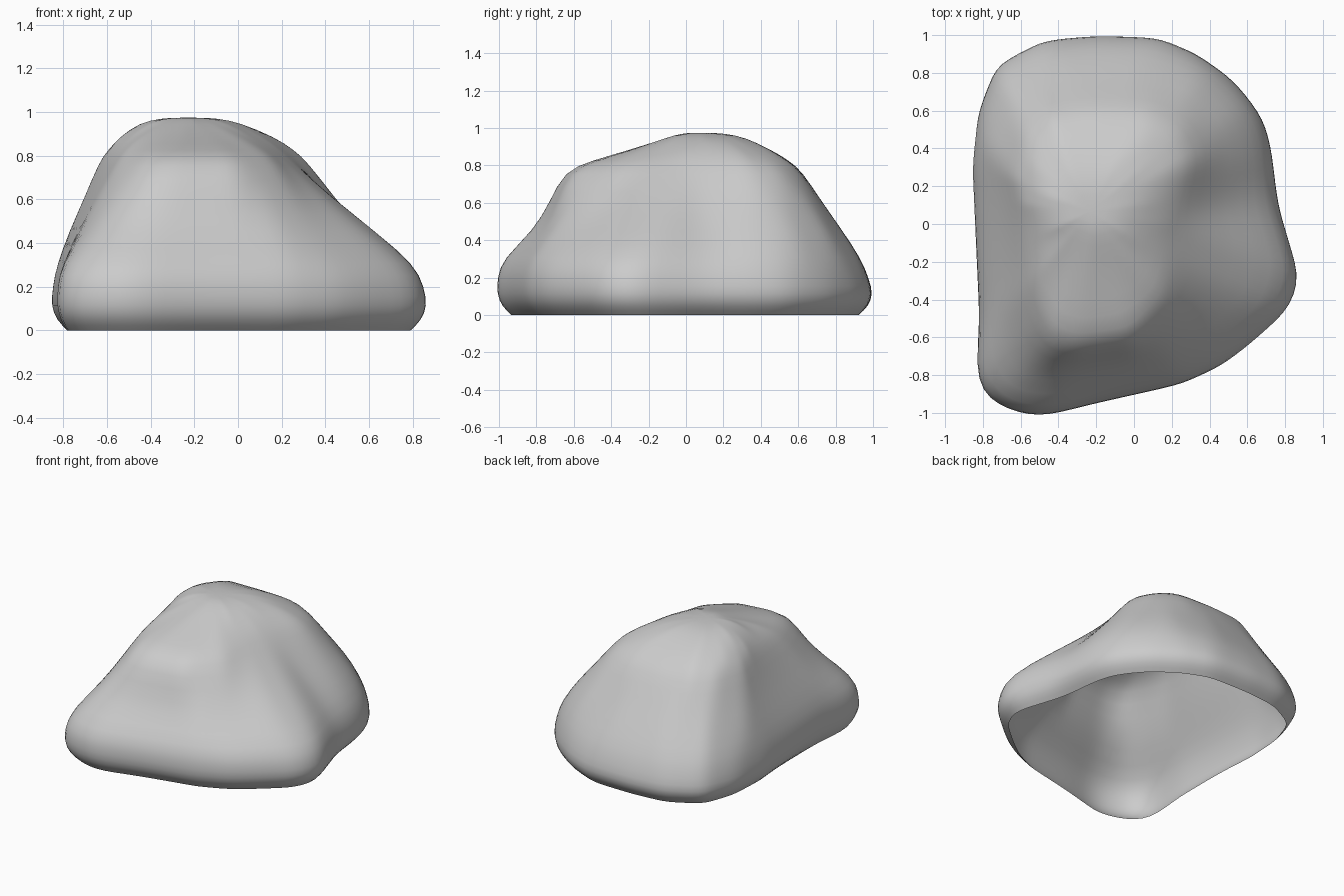
import bpy, bmesh, math

if "Cube" in bpy.data.objects:
    bpy.data.objects.remove(bpy.data.objects["Cube"])

N = 64
CX, CY = -0.23, 0.07   # axis that every contour surrounds

# Contours of the boulder at a few heights
base = [(-.82, -.5), (-.84, -.81), (-.81, -.91), (-.63, -1.0), (-.5, -1.025), (-.2, -.95),
        (.25, -.85), (.45, -.76), (.58, -.67), (.82, -.46), (.89, -.31), (.77, .1), (.73, .43),
        (.68, .58), (.53, .77), (.33, .91), (.13, .995), (-.2, 1.005), (-.48, .98), (-.73, .85),
        (-.83, .6), (-.86, .3)]
waist = [(-.73, -.5), (-.63, -.8), (-.4, -.82), (.2, -.7), (.58, -.4), (.65, -.15), (.56, .1),
         (.59, .35), (.54, .56), (.33, .76), (0, .84), (-.4, .83), (-.66, .7), (-.78, .4)]
shoulder = [(-.55, -.35), (-.43, -.63), (-.3, -.66), (0, -.62), (.18, -.4), (.24, -.05),
            (.28, .15), (.33, .33), (.26, .51), (.08, .61), (-.2, .62), (-.45, .59), (-.58, .47), (-.64, .25)]
brow = [(-.45, -.2), (-.25, -.3), (0, -.25), (.12, 0), (.18, .28), (.05, .45), (-.4, .46),
        (-.53, .3), (-.55, .1)]
crown = [(-.41, -.02), (-.2, -.1), (-.05, -.06), (.02, .1), (0, .26), (-.1, .32), (-.35, .3), (-.46, .15)]


def radii(points):
    """Distance from the axis to a contour along N evenly spread directions."""
    result = []
    for i in range(N):
        a = 2 * math.pi * i / N
        dx, dy = math.cos(a), math.sin(a)
        best = 0
        for (x1, y1), (x2, y2) in zip(points, points[1:] + points[:1]):
            px, py, ex, ey = x1 - CX, y1 - CY, x2 - x1, y2 - y1
            det = dx * ey - dy * ex
            if abs(det) > 1e-9:
                t = (px * ey - py * ex) / det
                u = (px * dy - py * dx) / det
                if -1e-6 <= u <= 1 + 1e-6:
                    best = max(best, t)
        result.append(best)
    return result


def blend(a, b, t, tilt=0):
    """Mix two contours; tilt mixes more at the back and less at the front."""
    return [p + (q - p) * (t + tilt * math.sin(2 * math.pi * i / N))
            for i, (p, q) in enumerate(zip(a, b))]


b, w, s, br, c = map(radii, (base, waist, shoulder, brow, crown))
levels = [(0, [r - .08 for r in b]), (.045, [r - .03 for r in b]), (.11, b),
          (.2, blend(b, w, .08, .08)), (.3, blend(b, w, .25, .13)), (.45, w),
          (.61, blend(w, s, .52)), (.77, s), (.825, blend(s, br, .4)), (.885, br),
          (.95, c), (.972, [r * .55 for r in c])]

# Loft the contours into a shell, open underneath
bm = bmesh.new()
rings = []
for z, rs in levels:
    rings.append([bm.verts.new((CX + r * math.cos(2 * math.pi * i / N),
                                CY + r * math.sin(2 * math.pi * i / N), z))
                  for i, r in enumerate(rs)])
for lo, hi in zip(rings, rings[1:]):
    for i in range(N):
        j = (i + 1) % N
        bm.faces.new((lo[i], lo[j], hi[j], hi[i]))
apex = bm.verts.new((CX, CY, .975))
for i in range(N):
    bm.faces.new((rings[-1][i], rings[-1][(i + 1) % N], apex))

# Weather the ridges lightly
inner = [v for ring in rings[3:] for v in ring]
bmesh.ops.smooth_vert(bm, verts=inner, factor=.15, use_axis_x=True, use_axis_y=True, use_axis_z=False)
for f in bm.faces:
    f.smooth = True
mesh = bpy.data.meshes.new("boulder")
bm.to_mesh(mesh)
bm.free()
boulder = bpy.data.objects.new("boulder", mesh)
bpy.context.collection.objects.link(boulder)
sub = boulder.modifiers.new("rounding", 'SUBSURF')
sub.levels = sub.render_levels = 1
